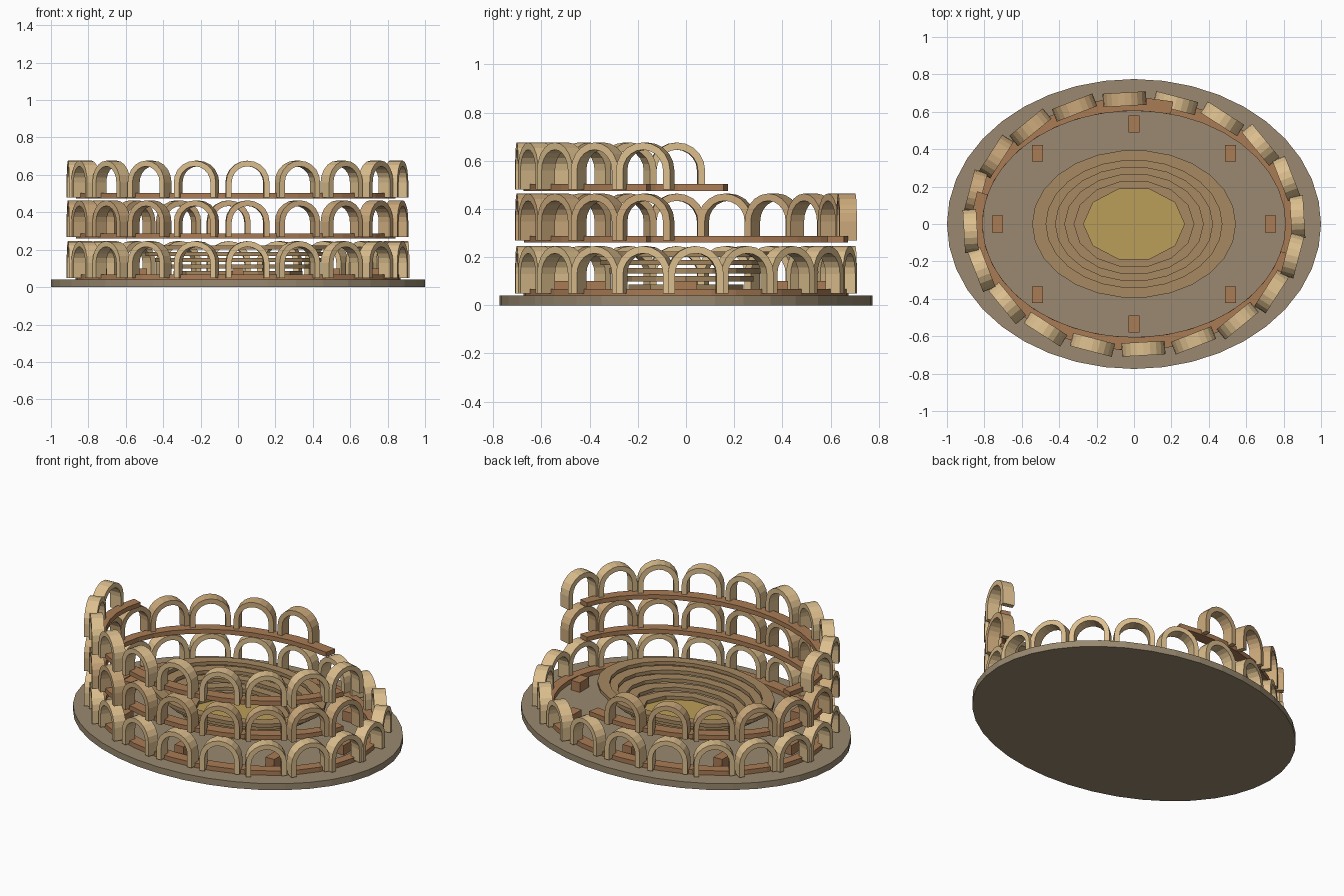
import bpy, bmesh
from math import sin, cos, pi, radians

if "Cube" in bpy.data.objects:
    bpy.data.objects.remove(bpy.data.objects["Cube"])


def material(name, rgb):
    m = bpy.data.materials.new(name)
    m.diffuse_color = (*rgb, 1)
    m.use_nodes = True
    m.node_tree.nodes["Principled BSDF"].inputs["Base Color"].default_value = m.diffuse_color
    return m


SAND = material("sandstone", (0.72, 0.52, 0.27))
TAN = material("dark_sandstone", (0.60, 0.40, 0.20))
CLAY = material("clay", (0.40, 0.20, 0.09))
STONE = material("stone", (0.32, 0.25, 0.16))
SEAT = material("seat_stone", (0.38, 0.25, 0.12))
GOLD = material("arena_sand", (0.50, 0.34, 0.10))


def finish(bm, name, mat):
    bmesh.ops.recalc_face_normals(bm, faces=bm.faces)
    me = bpy.data.meshes.new(name)
    bm.to_mesh(me)
    bm.free()
    me.materials.append(mat)
    ob = bpy.data.objects.new(name, me)
    bpy.context.collection.objects.link(ob)
    return ob


def disc(name, rx, ry, z0, z1, n, mat):
    bm = bmesh.new()
    loops = [[bm.verts.new((rx * cos(2 * pi * i / n), ry * sin(2 * pi * i / n), z))
              for i in range(n)] for z in (z0, z1)]
    for lp in loops:
        bm.faces.new(lp)
    for i in range(n):
        j = (i + 1) % n
        bm.faces.new((loops[0][i], loops[0][j], loops[1][j], loops[1][i]))
    return finish(bm, name, mat)


def sweep(bm, sections, closed):
    # join equal cross-sections into a solid band
    secs = [[bm.verts.new(p) for p in s] for s in sections]
    k = len(secs[0])
    for a, b in zip(secs, secs[1:] + (secs[:1] if closed else [])):
        for i in range(k):
            j = (i + 1) % k
            bm.faces.new((a[i], a[j], b[j], b[i]))
    if not closed:
        bm.faces.new(secs[0])
        bm.faces.new(secs[-1])


def ring(name, inner, outer, z0, z1, n, mat, start=0, end=360):
    closed = end - start >= 360
    secs = []
    for i in range(n if closed else n + 1):
        a = radians(start + (end - start) * i / n)
        secs.append([(r[0] * cos(a), r[1] * sin(a), z)
                     for r, z in ((inner, z0), (outer, z0), (outer, z1), (inner, z1))])
    bm = bmesh.new()
    sweep(bm, secs, closed)
    return finish(bm, name, mat)


def arch_mesh(name, mat):
    # rounded arch band: local x tangential, y outward, z up
    R, r, spring, d = 0.116, 0.086, 0.08, 0.036
    path = [(1, 0, 0)] + [(cos(pi * i / 10), sin(pi * i / 10), spring)
                          for i in range(11)] + [(-1, 0, 0)]
    secs = [[(q * c, y, q * s + h) for q, y in ((R, -d), (R, d), (r, d), (r, -d))]
            for c, s, h in path]
    bm = bmesh.new()
    sweep(bm, secs, False)
    ob = finish(bm, name, mat)
    me = ob.data
    bpy.data.objects.remove(ob)
    return me


# base and arena floor
disc("base", 1.0, 0.775, 0, 0.04, 40, STONE)
disc("arena_floor", 0.34, 0.245, 0.04, 0.06, 10, GOLD)

# stepped seating rings
for i in range(5):
    ri, ro = 0.27 + 0.05 * i, 0.345 + 0.05 * i
    z = 0.065 + 0.034 * i
    ring(f"seating_{i}", (ri, ri * 0.725), (ro, ro * 0.725), z, z + 0.022,
         10 + 4 * i, SEAT)

# small entrance blocks
for i in range(8):
    a = i * pi / 4
    bm = bmesh.new()
    bmesh.ops.create_cube(bm, size=1)
    for v in bm.verts:
        v.co.x *= 0.06
        v.co.y *= 0.09
        v.co.z *= 0.06
    finish(bm, f"entrance_block_{i}", CLAY).location = (0.73 * cos(a), 0.535 * sin(a), 0.07)

# arcade tiers: ledge bottom, ledge start/end, arch foot, first arch, arch count
STEP, OFF = 18, 3.3
tiers = [(0.04, 0, 360, 0.05, 0, 20, SAND),
         (0.26, 76, 346, 0.268, 5, 15, TAN),
         (0.475, 165, 346, 0.48, 10, 10, SAND)]
for t, (z, a0, a1, foot, first, count, mat) in enumerate(tiers, 1):
    ring(f"ledge_{t}", (0.81, 0.605), (0.868, 0.675), z, z + 0.028,
         round((a1 - a0) / 9), CLAY, a0, a1)
    me = arch_mesh(f"arch_tier_{t}", mat)
    for k in range(first, first + count):
        a = radians(OFF + STEP * k)
        ob = bpy.data.objects.new(f"arch_{t}_{k}", me)
        bpy.context.collection.objects.link(ob)
        ob.location = (0.875 * cos(a), 0.668 * sin(a), foot)
        ob.rotation_euler = (0, 0, a - pi / 2)
